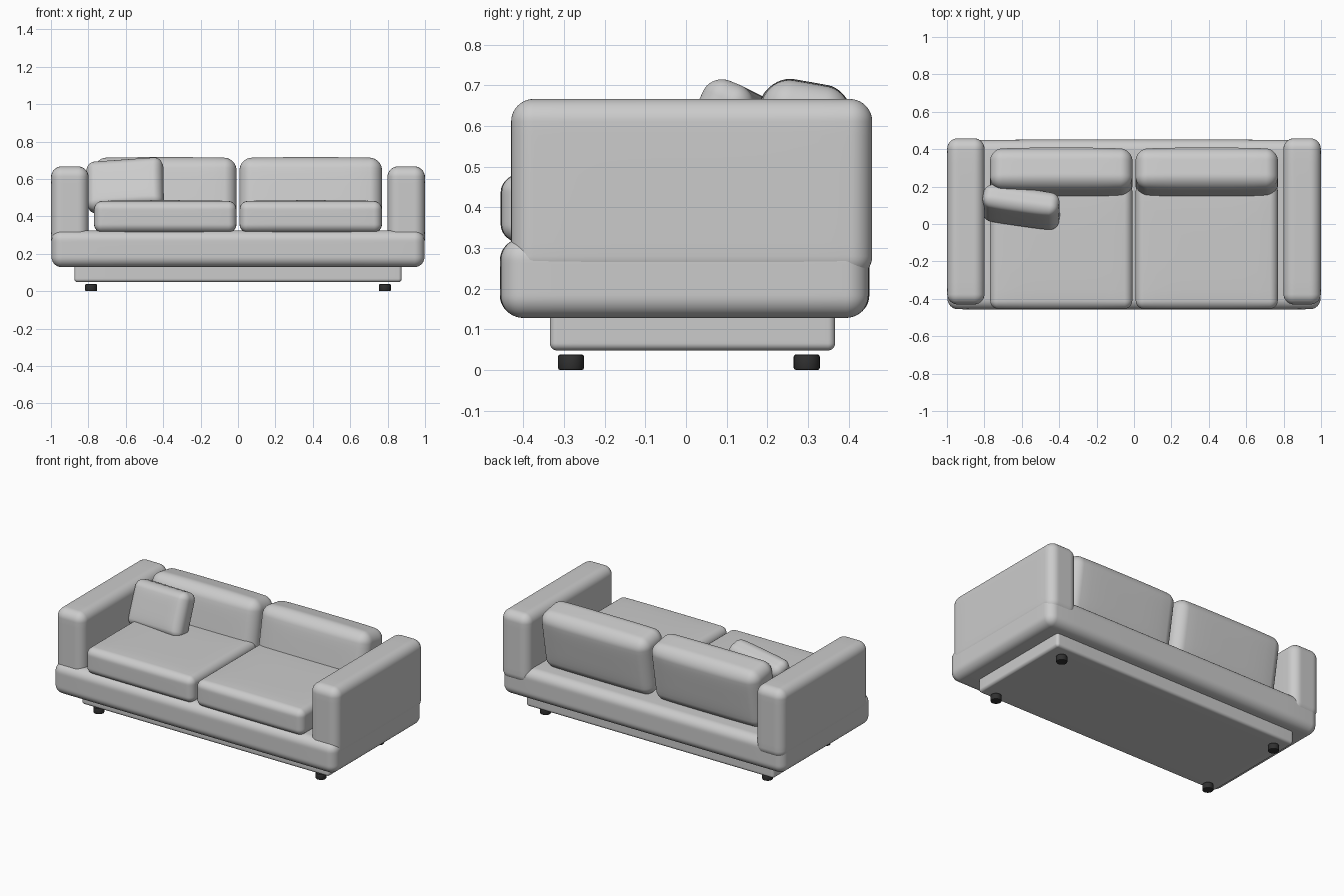
import bpy, bmesh
from math import tan, pi, radians
from mathutils import Vector

if "Cube" in bpy.data.objects:
    bpy.data.objects.remove(bpy.data.objects["Cube"])

SEGS, EDGE = 20, 5   # grid cells per side, cells used for the rounding


def place(t, half, r):
    """Map a grid coordinate in -1..1 so the outer cells fall in the rounding."""
    i = round((t + 1) * SEGS / 2)
    s = 1 if i > SEGS / 2 else -1
    k = min(i, SEGS - i)
    if k <= EDGE:
        return s * (half - r + r * tan((EDGE - k) / EDGE * pi / 4))
    return (half - r) * (i - SEGS / 2) / (SEGS / 2 - EDGE)


def soft_box(name, lo, hi, r, puff=(0, 0, 0), rot=(0, 0, 0)):
    """Rounded, slightly stuffed box spanning lo..hi, with puff bulging each face pair."""
    lo, hi = Vector(lo), Vector(hi)
    half = (hi - lo) / 2
    bm = bmesh.new()
    bmesh.ops.create_cube(bm, size=2)
    bmesh.ops.subdivide_edges(bm, edges=bm.edges[:], cuts=SEGS - 1, use_grid_fill=True)
    for v in bm.verts:
        p = Vector([place(v.co[a], half[a], r) for a in range(3)])
        q = Vector([max(-half[a] + r, min(half[a] - r, p[a])) for a in range(3)])
        p = q + (p - q).normalized() * r
        n = [p[a] / half[a] for a in range(3)]
        for a in range(3):
            b, c = (a + 1) % 3, (a + 2) % 3
            p[a] += puff[a] * n[a] * (1 - n[b] ** 4) * (1 - n[c] ** 4)
        v.co = p
    for f in bm.faces:
        f.smooth = True
    return finish(name, bm, (lo + hi) / 2, rot)


def finish(name, bm, loc, rot=(0, 0, 0)):
    me = bpy.data.meshes.new(name)
    bm.to_mesh(me)
    bm.free()
    ob = bpy.data.objects.new(name, me)
    bpy.context.collection.objects.link(ob)
    ob.location = loc
    ob.rotation_euler = [radians(a) for a in rot]
    return ob


# Base frame and recessed plinth
soft_box("base", (-0.997, -0.455, 0.128), (0.997, 0.448, 0.325), 0.055, (0, 0.003, 0))
soft_box("plinth", (-0.875, -0.335, 0.048), (0.875, 0.367, 0.16), 0.018)

# Arms, seat cushions and leaning back cushions on both sides
for side, s in (("left", -1), ("right", 1)):
    x0, x1 = sorted((s * 0.80, s * 0.998))
    soft_box(side + "_arm", (x0, -0.43, 0.225), (x1, 0.458, 0.666), 0.055, (0.002, 0, 0.001))
    x0, x1 = sorted((s * 0.01, s * 0.768))
    soft_box(side + "_seat_cushion", (x0, -0.452, 0.315), (x1, 0.22, 0.48), 0.042,
             (0.002, 0.004, 0.006))
    soft_box(side + "_back_cushion", (x0, 0.168, 0.325), (x1, 0.378, 0.705), 0.062,
             (0.002, 0.012, 0.006), (-10, 0, 0))

# Loose throw pillow in the left corner
soft_box("throw_pillow", (-0.808, 0.03, 0.425), (-0.398, 0.15, 0.705), 0.045,
         (0, 0.012, 0), (-22, -4, -8))

# Four dark round feet
dark = bpy.data.materials.new("dark_foot")
dark.diffuse_color = (0.03, 0.03, 0.03, 1)
dark.use_nodes = True
dark.node_tree.nodes["Principled BSDF"].inputs["Base Color"].default_value = dark.diffuse_color
for sx, side in ((-1, "left"), (1, "right")):
    for y, end in ((-0.283, "front"), (0.297, "back")):
        bm = bmesh.new()
        bmesh.ops.create_cone(bm, cap_ends=True, segments=32, radius1=0.032,
                              radius2=0.032, depth=0.038)
        rims = [e for e in bm.edges if abs(e.verts[0].co.z - e.verts[1].co.z) < 1e-4]
        bmesh.ops.bevel(bm, geom=rims, offset=0.005, segments=2, profile=0.5, affect='EDGES')
        for f in bm.faces:
            f.smooth = abs(f.normal.z) < 0.9
        foot = finish(f"{end}_{side}_foot", bm, (sx * 0.785, y, 0.019))
        foot.data.materials.append(dark)
